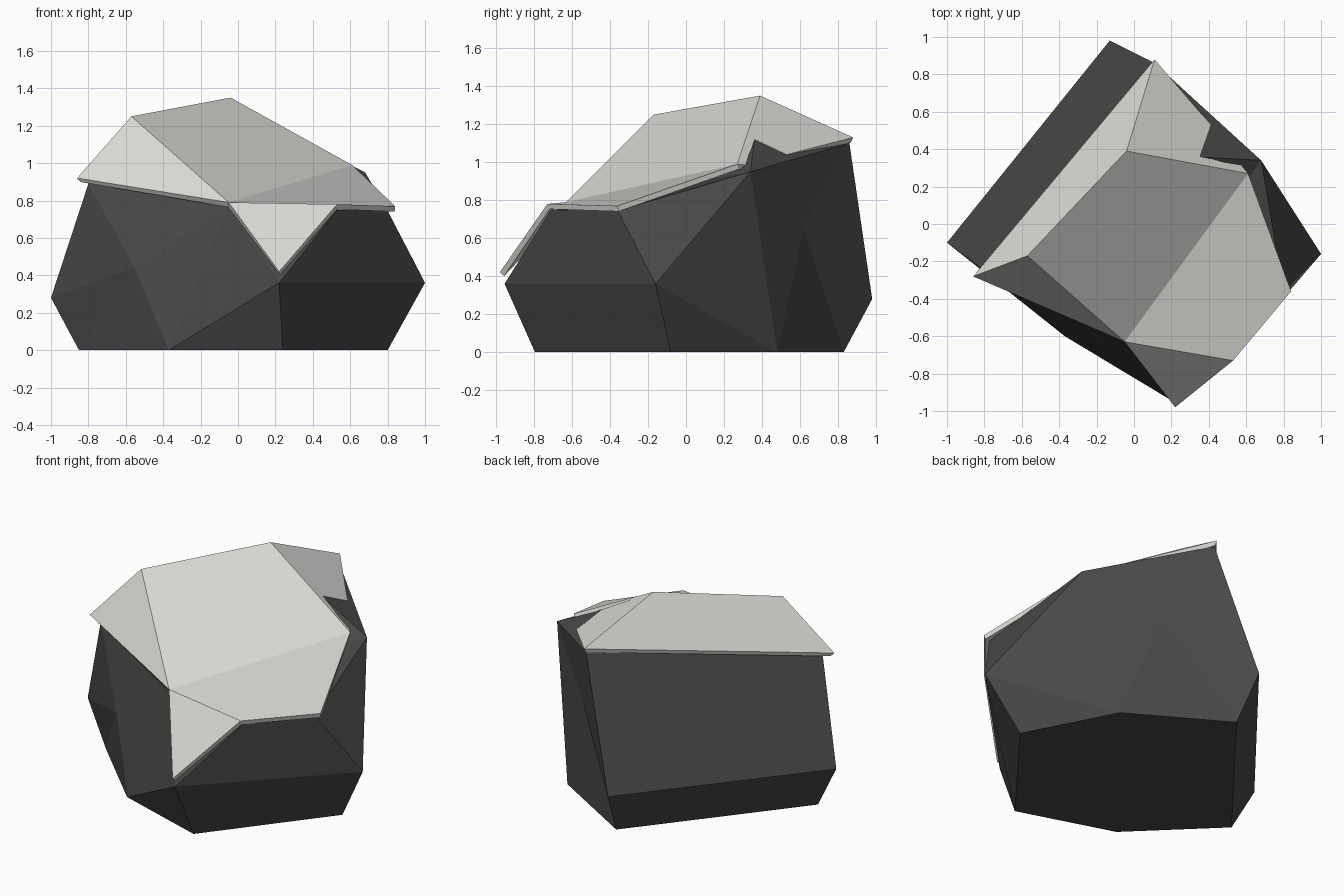
import bpy, bmesh

if "Cube" in bpy.data.objects:
    bpy.data.objects.remove(bpy.data.objects["Cube"])


def material(name, rgb):
    m = bpy.data.materials.new(name)
    m.diffuse_color = (*rgb, 1)
    m.use_nodes = True
    m.node_tree.nodes["Principled BSDF"].inputs["Base Color"].default_value = m.diffuse_color
    return m


def shell(name, pts, facets, mat, closed):
    """Flat-faceted mesh from named corner points."""
    bm = bmesh.new()
    v = {n: bm.verts.new(co) for n, co in pts.items()}
    for f in facets:
        bm.faces.new([v[n] for n in f.split()])
    if closed:
        bmesh.ops.recalc_face_normals(bm, faces=bm.faces[:])
    mesh = bpy.data.meshes.new(name)
    bm.to_mesh(mesh)
    bm.free()
    mesh.materials.append(mat)
    obj = bpy.data.objects.new(name, mesh)
    bpy.context.collection.objects.link(obj)
    return obj


stone = material("dark_stone", (0.065, 0.065, 0.065))
white = material("snow_white", (0.68, 0.68, 0.65))

# Boulder corners: E-Q footprint, A-D and G, H waist, lower case shoulder and peak
rock_pts = {
    "E": (-.85, -.128, 0), "J": (-.37, -.60, 0), "Q": (.24, -.795, 0),
    "M": (.80, -.08, 0), "K": (.508, .48, 0), "F": (-.084, .83, 0),
    "A": (-1.0, -.10, .28), "B": (-.13, .98, .28),
    "C": (.22, -.955, .36), "D": (1.0, -.16, .36),
    "G": (-.552, -.455, .44), "H": (.305, .62, .65),
    "a": (-.80, -.25, .89), "b": (-.05, -.61, .765), "c": (.53, -.71, .75),
    "d": (.80, -.36, .745), "p": (.68, .34, .95), "e": (.11, .86, 1.10),
    "f": (-.555, -.18, 1.21), "g": (-.035, .38, 1.31),
}
rock_faces = [
    "E F K M Q J",                                      # underside
    "J Q C", "Q M D C", "M K D", "E A B F",             # low sides
    "E J G", "E G A", "A G a", "a G b", "G J b", "J C b",   # front left
    "D C c d", "D d p", "D p K",                        # front right
    "K p H", "H p e", "H e B", "H B F", "H F K",        # back right
    "A a e B",                                          # back left
    "a f g e", "a b f", "f b g", "g b p", "b c d p", "b C c", "g p e",  # top
]
shell("boulder", rock_pts, rock_faces, stone, True)

# Snow cap: flat facets with a drip at the front and a notch at the back
snow_pts = {
    "ridge_l": (-.57, -.17, 1.25), "ridge_r": (-.04, .39, 1.35),
    "back": (.11, .88, 1.13), "left": (-.86, -.28, .92),
    "front": (-.05, -.63, .79), "front_r": (.53, -.73, .78),
    "right": (.84, -.36, .77), "back_r": (.61, .27, .99),
    "drip": (.22, -.98, .42),
    "notch_a": (.57, .32, .985), "notch_b": (.35, .36, 1.12), "notch_c": (.41, .53, 1.04),
}
snow_faces = [
    "front back_r ridge_r ridge_l",
    "front front_r right back_r",
    "front drip front_r",
    "ridge_l left front",
    "ridge_l ridge_r back left",
    "ridge_r back_r notch_a notch_b notch_c back",
]
snow = shell("snow_cap", snow_pts, snow_faces, white, False)
thick = snow.modifiers.new("thickness", "SOLIDIFY")
thick.thickness = 0.03
thick.offset = -1
